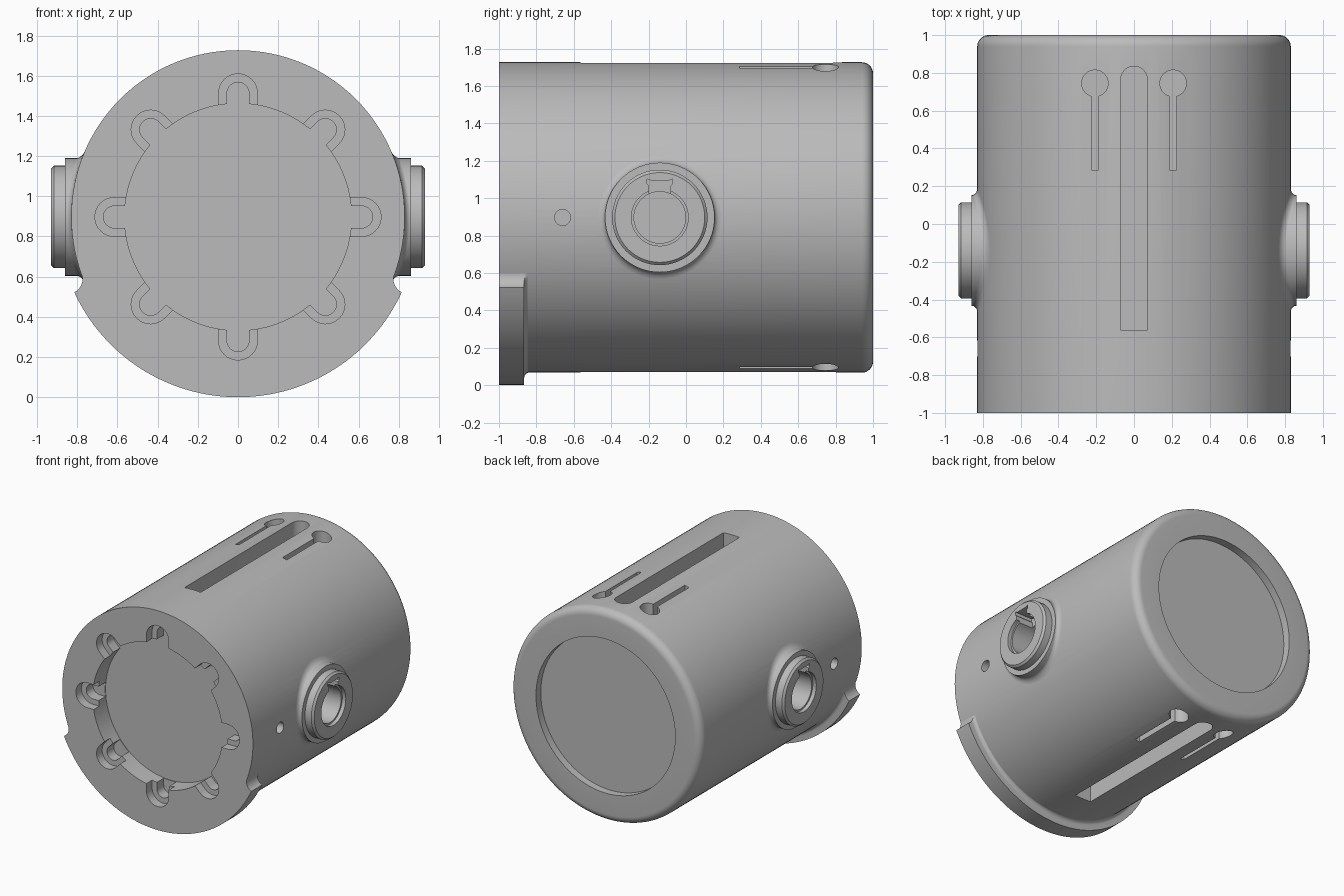
import bpy, bmesh
from math import pi, sin, cos, radians, sqrt
from mathutils import Vector, Matrix

cube = bpy.data.objects.get("Cube")
if cube:
    bpy.data.objects.remove(cube)

R, Z = 0.83, 0.897           # barrel radius and axis height
LIP_R = 0.897                # lower lip radius
BOSS_Y = -0.14
X, Y, UP = Vector((1, 0, 0)), Vector((0, 1, 0)), Vector((0, 0, 1))

grey = bpy.data.materials.new("machined_grey")
grey.use_nodes = True
grey.diffuse_color = (0.5, 0.5, 0.5, 1)
grey.node_tree.nodes["Principled BSDF"].inputs["Base Color"].default_value = (0.5, 0.5, 0.5, 1)


def make(name, bm):
    mesh = bpy.data.meshes.new(name)
    bm.to_mesh(mesh)
    bm.free()
    mesh.materials.append(grey)
    obj = bpy.data.objects.new(name, mesh)
    bpy.context.scene.collection.objects.link(obj)
    return obj


def frame(origin, w, u):
    v = w.cross(u)
    return Matrix.Translation(origin) @ Matrix((u, v, w)).transposed().to_4x4()


def lathe(name, profile, mat, steps=128):
    # profile points are (radius, height along the axis)
    bm = bmesh.new()
    verts = [bm.verts.new((r, 0, h)) for r, h in profile]
    edges = [bm.edges.new(p) for p in zip(verts, verts[1:])]
    bmesh.ops.spin(bm, geom=verts + edges, axis=(0, 0, 1), cent=(0, 0, 0),
                   angle=2 * pi, steps=steps)
    bmesh.ops.remove_doubles(bm, verts=bm.verts, dist=1e-5)
    bmesh.ops.transform(bm, matrix=mat, verts=bm.verts)
    bmesh.ops.recalc_face_normals(bm, faces=bm.faces)
    return make(name, bm)


def prism(bm, outline, mat, depth):
    low = [bm.verts.new(mat @ Vector((u, v, 0))) for u, v in outline]
    high = [bm.verts.new(mat @ Vector((u, v, depth))) for u, v in outline]
    bm.faces.new(low[::-1])
    bm.faces.new(high)
    for i in range(len(low)):
        j = (i + 1) % len(low)
        bm.faces.new((low[i], low[j], high[j], high[i]))


def circle(radius, n=48, u=0):
    return [(u + radius * cos(2 * pi * i / n), radius * sin(2 * pi * i / n)) for i in range(n)]


def u_shape(start, centre, radius, n=16):
    arc = [(centre + radius * cos(pi * i / n - pi / 2), radius * sin(pi * i / n - pi / 2))
           for i in range(n + 1)]
    return [(start, -radius)] + arc + [(start, radius)]


def boolean(obj, tool, operation):
    mod = obj.modifiers.new("boolean", 'BOOLEAN')
    mod.operation, mod.solver, mod.object = operation, 'EXACT', tool
    graph = bpy.context.evaluated_depsgraph_get()
    mesh = bpy.data.meshes.new_from_object(obj.evaluated_get(graph))
    obj.modifiers.clear()
    obj.data = mesh
    bpy.data.objects.remove(tool)


def grid(name, rows, pivot, closed=False):
    bm = bmesh.new()
    rows = [[bm.verts.new(p) for p in row] for row in rows]
    n = len(rows[0])
    for a, b in zip(rows, rows[1:]):
        for i in range(n if closed else n - 1):
            j = (i + 1) % n
            bm.faces.new((a[i], a[j], b[j], b[i]))
    bm.normal_update()
    big = max(bm.faces, key=lambda f: f.calc_area())
    if big.normal.dot(big.calc_center_median() - pivot) < 0:
        bmesh.ops.reverse_faces(bm, faces=bm.faces)
    return make(name, bm)


# Barrel with front recess, rounded back edge and shallow back recess
edge = [(R - 0.06 + 0.06 * cos(t), 0.94 + 0.06 * sin(t)) for t in [pi / 16 * i for i in range(9)]]
profile = [(0, -0.84), (0.565, -0.84), (0.565, -1), (R, -1)] + edge
profile += [(0.606, 1), (0.606, 0.94), (0, 0.94)]
barrel = lathe("barrel", profile, frame(Vector((0, 0, Z)), Y, UP))

# Stepped side bosses merged into the barrel, with a fillet skirt at each root
fillets = []
for side, label in ((1, "left"), (-1, "right")):
    boss = lathe("boss", [(0, 0.7), (0.293, 0.7), (0.293, 0.86), (0.255, 0.86),
                          (0.255, 0.915), (0.24, 0.93), (0, 0.93)],
                 frame(Vector((0, BOSS_Y, Z)), X * side, UP), 64)
    boolean(barrel, boss, 'UNION')
    rows = []
    for k in range(7):
        t = pi / 2 * k / 6
        r, lift = 0.292 + 0.035 * (1 - cos(t)), 0.03 * (1 - sin(t))
        ring = [2 * pi * i / 64 for i in range(64)]
        rows.append([(side * (sqrt(R * R - (r * sin(a)) ** 2) + lift),
                      BOSS_Y + r * cos(a), Z + r * sin(a)) for a in ring])
    fillets.append(grid(label + "_boss_fillet", rows, Vector((0, BOSS_Y, Z)), True))

# Cutters, in three sets so that no two in a set overlap
wide, narrow, keys = bmesh.new(), bmesh.new(), bmesh.new()

# Eight stepped bolt pockets round the front recess
for i in range(8):
    a = i * pi / 4
    mat = frame(Vector((0, -1.1, Z)), Y, Vector((cos(a), 0, sin(a))))
    prism(wide, u_shape(0.5, 0.615, 0.097), mat, 0.17)
    prism(narrow, u_shape(0.5, 0.615, 0.055), mat, 0.255)

for s in (1, -1):
    # Long slot and two keyhole slots, above and below
    prism(wide, u_shape(-0.565, 0.765, 0.07), frame(Vector((0, 0, Z + s * 0.6)), UP * s, Y), 0.4)
    for x in (-0.207, 0.207):
        mat = frame(Vector((x, 0, Z + s * 0.65)), UP * s, Y)
        prism(wide, circle(0.07, 32, 0.745), mat, 0.3)
        prism(narrow, u_shape(0.285, 0.72, 0.018), mat, 0.3)
    # Boss bore, its stepped mouth and keyway, and the small side hole
    prism(wide, circle(0.138), frame(Vector((s * 0.65, BOSS_Y, Z)), X * s, UP), 0.4)
    prism(narrow, circle(0.152), frame(Vector((s * 0.9, BOSS_Y, Z)), X * s, UP), 0.1)
    key = [(0, -0.058), (0.17, -0.058), (0.18, -0.068), (0.205, -0.068), (0.195, -0.04)]
    key += [(u, -v) for u, v in reversed(key)]
    prism(keys, key, frame(Vector((s * 0.78, BOSS_Y, Z)), X * s, UP), 0.3)
    prism(wide, circle(0.043, 24), frame(Vector((s * 0.7, -0.66, Z)), X * s, UP), 0.2)

for bm in (wide, narrow, keys):
    bmesh.ops.recalc_face_normals(bm, faces=bm.faces)
    cutter = make("cutter", bm)
    cutter.hide_render = True
    boolean(barrel, cutter, 'DIFFERENCE')

# Lower front lip: hollowed ends, and a fillet where its back meets the barrel
INNER = R - 0.002
end = []
for i in range(9):
    u = pi / 2 * (1 - i / 8)
    end.append((INNER + (LIP_R - INNER) * (1 - sin(u)), -24.7 + 4.7 * (1 - cos(u))))
arc = [(LIP_R, -24.7 - 130.6 * i / 64) for i in range(1, 64)]
columns = end + arc + [(r, -180 - a) for r, a in reversed(end)]


def lip_row(y, limit):
    return [(min(r, limit) * cos(radians(a)), y, Z + min(r, limit) * sin(radians(a)))
            for r, a in columns]


rows = [lip_row(-1, INNER - 0.01), lip_row(-1, LIP_R), lip_row(-0.865, LIP_R)]
for k in range(7):
    t = pi / 2 * k / 6
    rows.append(lip_row(-0.865 + 0.03 * (1 - cos(t)), INNER + 0.03 * (1 - sin(t))))
lip = grid("lower_lip", rows, Vector((0, -0.93, Z)))

# Smooth shading with sharp machined edges
for obj in [barrel, lip] + fillets:
    bpy.ops.object.select_all(action='DESELECT')
    obj.select_set(True)
    bpy.context.view_layer.objects.active = obj
    bpy.ops.object.shade_smooth_by_angle(angle=radians(30))
